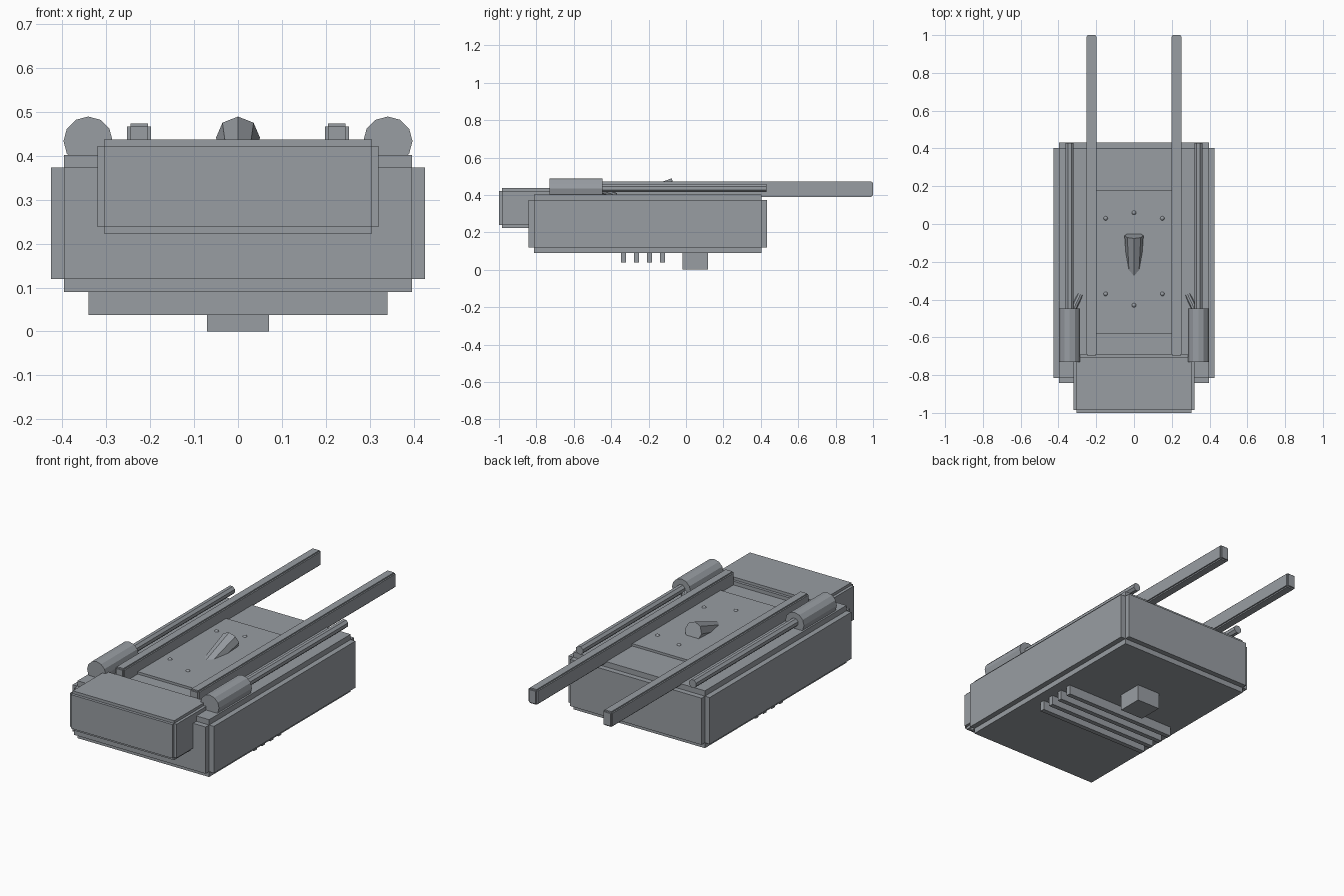
import bpy, bmesh, math
from mathutils import Vector, Matrix

if "Cube" in bpy.data.objects:
    bpy.data.objects.remove(bpy.data.objects["Cube"])

grey = bpy.data.materials.new("dark_grey")
grey.diffuse_color = (.315, .338, .365, 1)
grey.use_nodes = True
grey.node_tree.nodes["Principled BSDF"].inputs["Base Color"].default_value = grey.diffuse_color


def finish(name, bm):
    mesh = bpy.data.meshes.new(name)
    bmesh.ops.recalc_face_normals(bm, faces=bm.faces)
    bm.to_mesh(mesh)
    bm.free()
    mesh.materials.append(grey)
    ob = bpy.data.objects.new(name, mesh)
    bpy.context.collection.objects.link(ob)
    return ob


def add_box(bm, lo, hi):
    lo, hi = Vector(lo), Vector(hi)
    m = Matrix.Translation((lo + hi) / 2) @ Matrix.Diagonal((*(hi - lo), 1))
    bmesh.ops.create_cube(bm, size=1, matrix=m)


def box(name, lo, hi):
    bm = bmesh.new()
    add_box(bm, lo, hi)
    return finish(name, bm)


def stepped_box(name, lo, hi, s):
    """Box with notched edges: three boxes, each reaching full size on one axis."""
    bm = bmesh.new()
    for axis in range(3):
        l, h = list(lo), list(hi)
        for i in range(3):
            if i != axis:
                l[i] += s
                h[i] -= s
        add_box(bm, l, h)
    return finish(name, bm)


def tube(name, p0, p1, r0, r1, sides, spin=0.0):
    p0, p1 = Vector(p0), Vector(p1)
    d = p1 - p0
    m = (Matrix.Translation((p0 + p1) / 2) @ d.to_track_quat('Z', 'Y').to_matrix().to_4x4()
         @ Matrix.Rotation(spin, 4, 'Z'))
    bm = bmesh.new()
    bmesh.ops.create_cone(bm, cap_ends=True, segments=sides, radius1=r0,
                          radius2=r1, depth=d.length, matrix=m)
    return finish(name, bm)


# Main hull and front housing
stepped_box("hull", (-.425, -.843, .09), (.425, .432, .402), .029)
stepped_box("front_housing", (-.32, -1, .223), (.32, -.69, .437), .015)

# Top plate with small domed bolts
box("top_plate", (-.2, -.58, .39), (.2, .18, .415))
for i, (x, y) in enumerate([(-.15, .03), (.15, .03), (-.15, -.37), (.15, -.37), (0, -.43), (0, .06)]):
    bm = bmesh.new()
    bmesh.ops.create_uvsphere(bm, u_segments=12, v_segments=8, radius=.012,
                              matrix=Matrix.Translation((x, y, .411)))
    for f in bm.faces:
        f.smooth = True
    finish(f"bolt_{i}", bm)

# Tilted tapered sight, partly sunk into the plate
tube("sight", (0, -.062, .441), (0, -.31, .367), .05, .033, 8)

for side, s in (("left", -1), ("right", 1)):
    # Long prongs
    bm = bmesh.new()
    add_box(bm, (s * .225 - .0275, -.692, .397), (s * .225 + .0275, .992, .466))
    add_box(bm, (s * .225 - .02, -.692, .39), (s * .225 + .02, .992, .473))
    add_box(bm, (s * .225 - .02, -.7, .397), (s * .225 + .02, 1, .466))
    finish(f"{side}_prong", bm)
    # Canister, long pipe and short feed tube
    tube(f"{side}_canister", (s * .341, -.73, .433), (s * .341, -.447, .433), .056, .056, 12)
    tube(f"{side}_pipe", (s * .341, -.46, .436), (s * .341, .43, .436), .023, .023, 8, math.pi / 8)
    tube(f"{side}_feed_tube", (s * .285, -.375, .396), (s * .325, -.46, .423), .015, .015, 8)

# Underside fins and mount block
for i in range(4):
    y = -.335 + .07 * i
    box(f"bottom_fin_{i}", (-.34, y - .013, .038), (.34, y + .013, .1))
box("mount_block", (-.07, -.02, 0), (.07, .117, .1))
